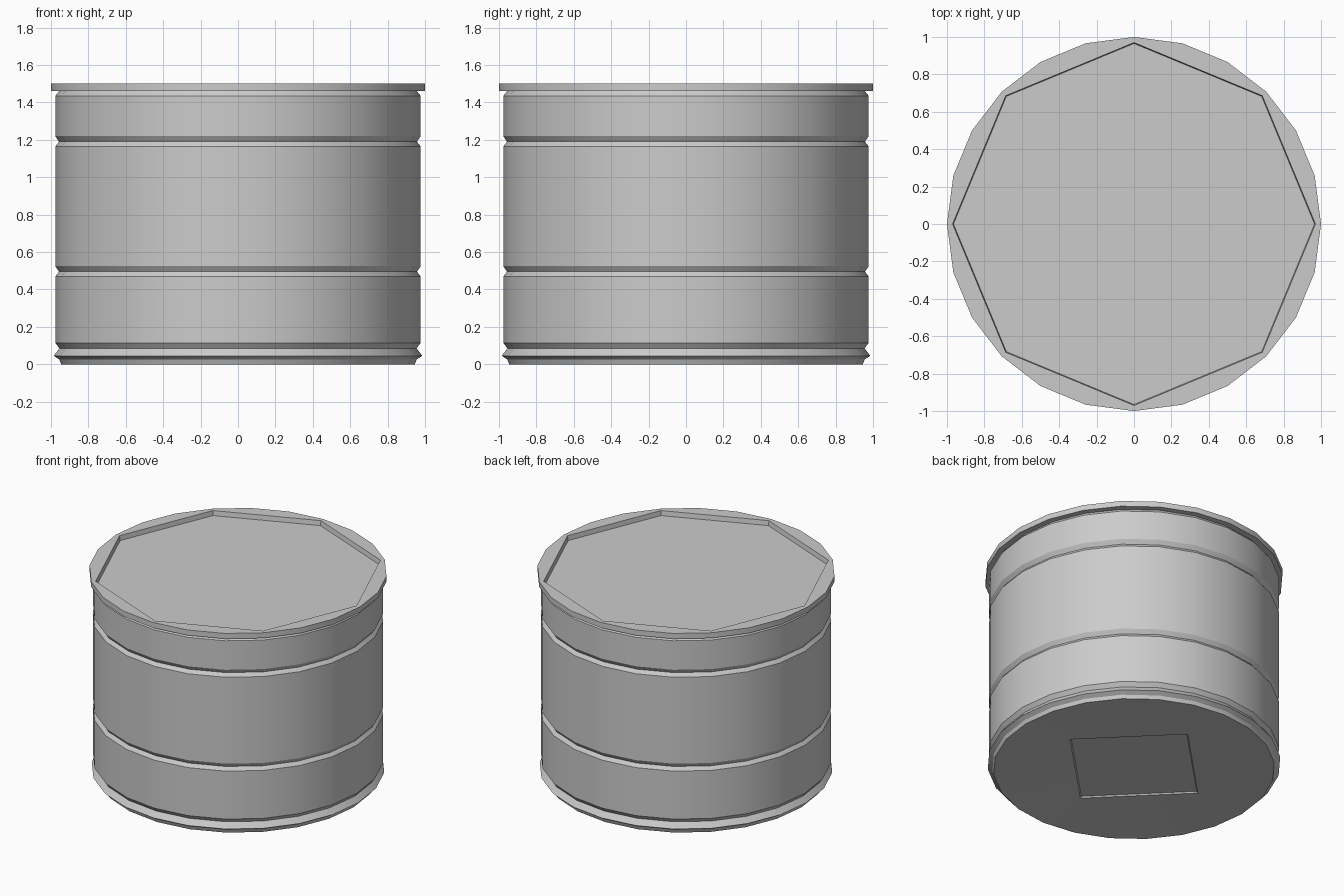
import bpy
import bmesh
from math import cos, sin, pi, radians

cube = bpy.data.objects.get("Cube")
if cube:
    bpy.data.objects.remove(cube, do_unlink=True)

SIDES = 24

grey = bpy.data.materials.new("plain_grey")
grey.use_nodes = True
colour = (0.6, 0.6, 0.6, 1)
grey.diffuse_color = colour
grey.node_tree.nodes["Principled BSDF"].inputs["Base Color"].default_value = colour


def outline_radius(radius, corners, angle):
    """Distance to the edge of a regular polygon whose first corner is at angle 0."""
    if corners == SIDES:
        return radius
    step = 2 * pi / corners
    return radius * cos(step / 2) / cos(angle % step - step / 2)


def lathe(name, rings, cap_start=False, cap_end=False):
    """Join rings of (radius, height, corners) into one surface."""
    bm = bmesh.new()
    loops = []
    for radius, z, corners in rings:
        loop = []
        for i in range(SIDES):
            a = 2 * pi * i / SIDES
            r = outline_radius(radius, corners, a)
            loop.append(bm.verts.new((r * cos(a), r * sin(a), z)))
        loops.append(loop)
    for low, high in zip(loops, loops[1:]):
        for i in range(SIDES):
            j = (i + 1) % SIDES
            bm.faces.new((low[i], low[j], high[j], high[i]))
    if cap_start:
        bm.faces.new(loops[0][::-1])
    if cap_end:
        bm.faces.new(loops[-1])
    mesh = bpy.data.meshes.new(name)
    bm.to_mesh(mesh)
    bm.free()
    mesh.materials.append(grey)
    mesh.polygons.foreach_set("use_smooth", [True] * len(mesh.polygons))
    mesh.set_sharp_from_angle(angle=radians(25))
    obj = bpy.data.objects.new(name, mesh)
    bpy.context.collection.objects.link(obj)
    return obj


# Base: shallow square recess underneath, then the rolled bottom rim
lathe("base", [
    (0.55, 0.03, 4), (0.56, 0.02, 4),
    (0.945, 0.0, SIDES), (0.955, 0.025, SIDES),
    (0.985, 0.045, SIDES), (0.955, 0.085, SIDES),
], cap_start=True)

# Body wall: three bands separated by two pinched grooves
wall = [(0.955, 0.085, SIDES)]
for bottom, top in ((0.085, 0.495), (0.495, 1.19), (1.19, 1.46)):
    wall += [(0.977, bottom + 0.03, SIDES), (0.977, top - 0.025, SIDES),
             (0.957, top, SIDES)]
lathe("body", wall)

# Lid: overhanging round rim around an eight-sided recessed panel
lathe("lid", [
    (0.95, 1.46, SIDES), (1.0, 1.46, SIDES), (1.0, 1.5, SIDES),
    (0.97, 1.5, 8), (0.965, 1.465, 8),
], cap_end=True)
